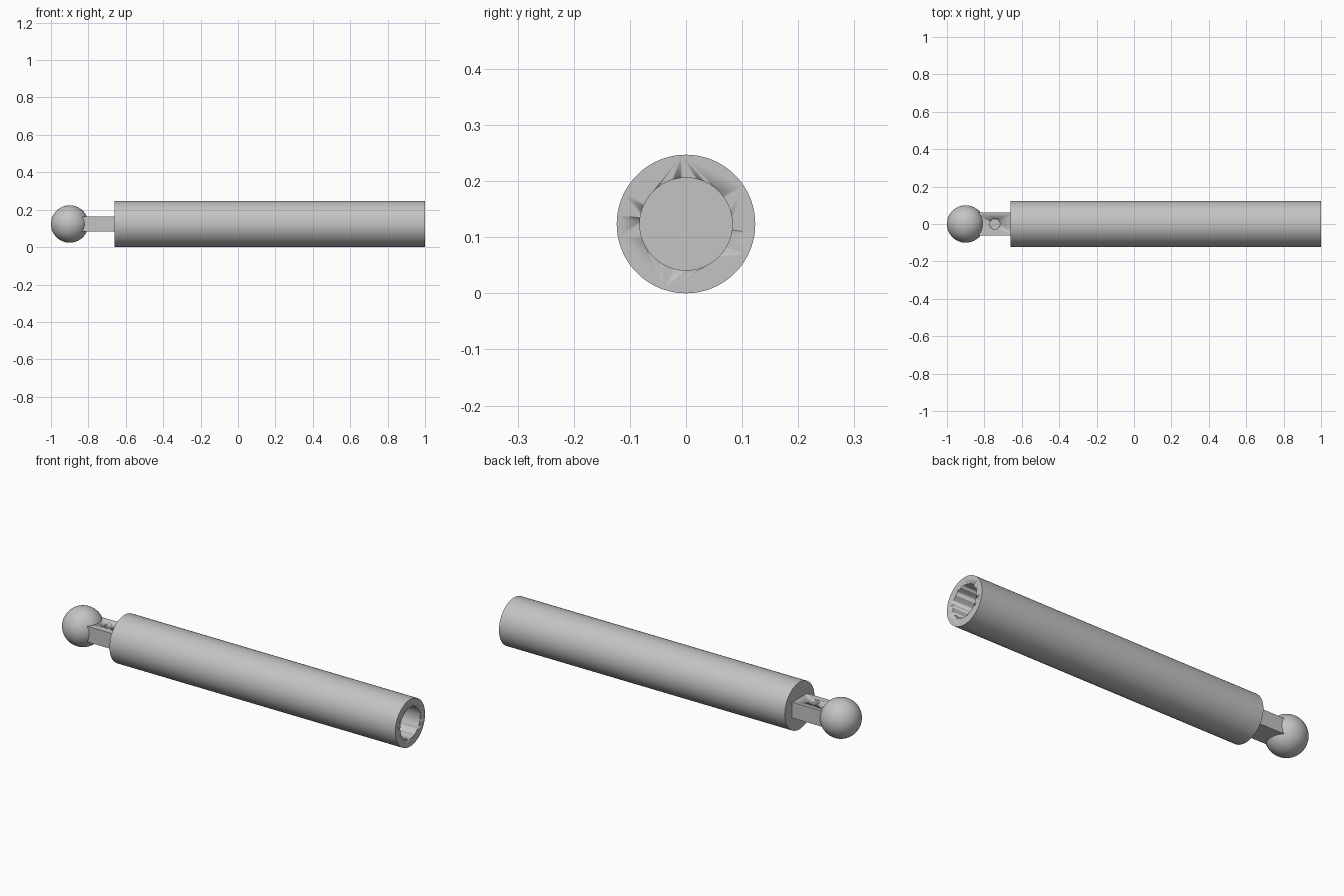
import bpy
import math

cube = bpy.data.objects.get("Cube")
if cube:
    bpy.data.objects.remove(cube, do_unlink=True)

R = 0.1235             # tube radius, also the height of the main axis
BALL_X, BALL_R = -0.90, 0.10
TUBE_START, TUBE_END = -0.66, 1.0
BORE_FLOOR = -0.58
NECK_START, NECK_END = -0.87, -0.63
HOLE_X, HOLE_R, HOLE_DEPTH = -0.744, 0.028, 0.018

grey = bpy.data.materials.new("light grey")
grey.use_nodes = True
colour = (0.55, 0.55, 0.55, 1)
grey.diffuse_color = colour
grey.node_tree.nodes["Principled BSDF"].inputs["Base Color"].default_value = colour


def finish(name):
    """Name, colour and shade the active object."""
    obj = bpy.context.active_object
    obj.name = name
    obj.data.materials.append(grey)
    bpy.ops.object.shade_smooth_by_angle(angle=math.radians(30))
    return obj


def rod(name, start, end, radius):
    """Cylinder lying along x on the main axis."""
    bpy.ops.mesh.primitive_cylinder_add(
        vertices=96, radius=radius, depth=end - start,
        location=((start + end) / 2, 0, R), rotation=(0, math.pi / 2, 0))
    return finish(name)


def cut(obj, cutter):
    """Subtract the cutter from the object and hide the cutter."""
    mod = obj.modifiers.new("cut", 'BOOLEAN')
    mod.operation = 'DIFFERENCE'
    mod.solver = 'EXACT'
    mod.object = cutter
    bpy.context.view_layer.objects.active = obj
    bpy.ops.object.modifier_apply(modifier=mod.name)
    bpy.data.objects.remove(cutter, do_unlink=True)


# Tube with a blind bore open at its left end
tube = rod("tube", TUBE_START, TUBE_END, R)
cut(tube, rod("bore_cutter", BORE_FLOOR, TUBE_END + 0.1, R * 2 / 3))

# Flat neck joining the tube and the ball
bpy.ops.mesh.primitive_cube_add(
    size=1, location=((NECK_START + NECK_END) / 2, 0, R))
bpy.context.active_object.scale = (NECK_END - NECK_START, R, R * 2 / 3)
bpy.ops.object.transform_apply(location=False, rotation=False, scale=True)
neck = finish("neck")

# Shallow round recess in the top of the neck
neck_top = R + R / 3
bpy.ops.mesh.primitive_cylinder_add(
    vertices=32, radius=HOLE_R, depth=2 * HOLE_DEPTH,
    location=(HOLE_X, 0, neck_top))
cut(neck, finish("recess_cutter"))

# Ball end, with its poles along the main axis
bpy.ops.mesh.primitive_uv_sphere_add(
    segments=64, ring_count=32, radius=BALL_R,
    location=(BALL_X, 0, R), rotation=(0, math.pi / 2, 0))
finish("ball")
